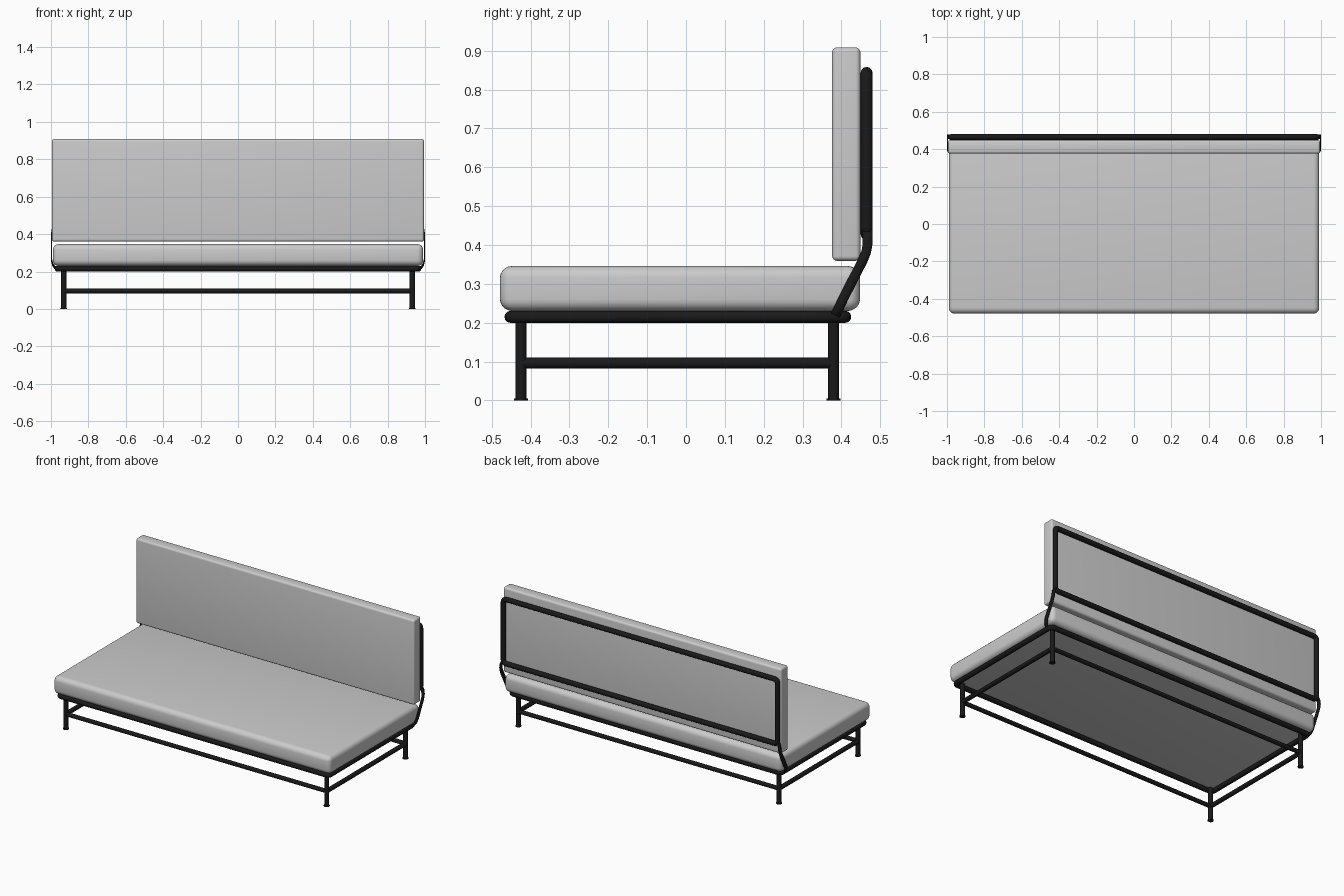
import bpy, bmesh, math
from mathutils import Vector

if "Cube" in bpy.data.objects:
    bpy.data.objects.remove(bpy.data.objects["Cube"])

black = bpy.data.materials.new("black_metal")
black.diffuse_color = (0.01, 0.01, 0.01, 1)
black.use_nodes = True
black.node_tree.nodes["Principled BSDF"].inputs["Base Color"].default_value = black.diffuse_color


def finish(obj, angle=40):
    bpy.ops.object.select_all(action='DESELECT')
    obj.select_set(True)
    bpy.context.view_layer.objects.active = obj
    if obj.type == 'CURVE':
        bpy.ops.object.convert(target='MESH')
    bpy.ops.object.shade_smooth_by_angle(angle=math.radians(angle))


def from_bmesh(name, bm):
    me = bpy.data.meshes.new(name)
    bm.to_mesh(me)
    bm.free()
    obj = bpy.data.objects.new(name, me)
    bpy.context.collection.objects.link(obj)
    return obj


def cushion(name, lo, hi, radius, crown):
    """Rounded box whose end-on profile is slightly crowned on the given axis."""
    lo, hi = Vector(lo), Vector(hi)
    bm = bmesh.new()
    bmesh.ops.create_cube(bm, size=1)
    for v in bm.verts:
        v.co = Vector([(lo[i] + hi[i]) / 2 + v.co[i] * (hi[i] - lo[i]) for i in range(3)])
    bmesh.ops.bevel(bm, geom=bm.edges[:], offset=radius, segments=5,
                    profile=0.5, affect='EDGES')
    # pinch the outer edge of the crowned axis a little
    axis, across = crown
    mid = (lo + hi) / 2
    half = (hi - lo) / 2
    for v in bm.verts:
        t = abs(v.co[across] - mid[across]) / half[across]
        if abs(v.co[axis] - mid[axis]) > half[axis] * 0.9:
            v.co[axis] -= math.copysign(0.003 * t * t, v.co[axis] - mid[axis])
    finish(from_bmesh(name, bm), 50)


def tube(name, pts, r, cyclic=False):
    cu = bpy.data.curves.new(name, 'CURVE')
    cu.dimensions = '3D'
    cu.bevel_depth = r
    cu.bevel_resolution = 4
    cu.use_fill_caps = True
    sp = cu.splines.new('POLY')
    sp.points.add(len(pts) - 1)
    for p, co in zip(sp.points, pts):
        p.co = (*co, 1)
    sp.use_cyclic_u = cyclic
    cu.materials.append(black)
    obj = bpy.data.objects.new(name, cu)
    bpy.context.collection.objects.link(obj)
    finish(obj)


def rounded_loop(u0, u1, v0, v1, r, place):
    """Rectangle outline with rounded corners, mapped to 3D by place(u, v)."""
    pts = []
    for k, (cu, cv) in enumerate([(u1 - r, v1 - r), (u0 + r, v1 - r),
                                  (u0 + r, v0 + r), (u1 - r, v0 + r)]):
        for j in range(6):
            a = math.pi / 2 * (k + j / 5)
            pts.append(place(cu + r * math.cos(a), cv + r * math.sin(a)))
    return pts


# Cushions
cushion("seat_cushion", (-0.99, -0.48, 0.23), (0.99, 0.449, 0.346), 0.03, (1, 2))
cushion("back_cushion", (-0.994, 0.376, 0.358), (0.994, 0.449, 0.91), 0.012, (2, 1))

# Tubular seat and back frames
tube("seat_frame", rounded_loop(-0.965, 0.965, -0.452, 0.41, 0.02,
                                lambda u, v: (u, v, 0.215)), 0.0155, True)
tube("back_frame", rounded_loop(-0.98, 0.98, 0.428, 0.843, 0.02,
                                lambda u, v: (u, 0.465, v)), 0.0155, True)

# Legs with small foot pads
LX, FY, BY = 0.932, -0.425, 0.38
for sx, side in ((-1, "left"), (1, "right")):
    for y, end in ((FY, "front"), (BY, "back")):
        x = sx * LX
        tube(f"{end}_{side}_leg", [(x, y, 0.003), (x, y, 0.215)], 0.0145)
        tube(f"{end}_{side}_foot", [(x, y, 0), (x, y, 0.005)], 0.018)
    tube(f"{side}_stretcher", [(sx * LX, FY, 0.096), (sx * LX, BY, 0.096)], 0.014)
for y, end in ((FY, "front"), (BY, "back")):
    tube(f"{end}_stretcher", [(-LX, y, 0.096), (LX, y, 0.096)], 0.013)

# Flat bent straps joining the seat frame to the back frame
path = [(0.965, 0.381, 0.214), (0.98, 0.386, 0.222), (0.991, 0.394, 0.238),
        (0.997, 0.405, 0.262), (0.997, 0.455, 0.36), (0.997, 0.464, 0.382),
        (0.997, 0.467, 0.4), (0.993, 0.467, 0.425), (0.985, 0.467, 0.44)]
for sx, side in ((-1, "left"), (1, "right")):
    bm = bmesh.new()
    rows = []
    for i, p in enumerate(path):
        a, b = path[max(i - 1, 0)], path[min(i + 1, len(path) - 1)]
        d = Vector((b[1] - a[1], b[2] - a[2])).normalized() * 0.0125
        rows.append([bm.verts.new((sx * p[0], p[1] + s * d.y, p[2] - s * d.x))
                     for s in (-1, 1)])
    for r0, r1 in zip(rows, rows[1:]):
        bm.faces.new((r0[0], r0[1], r1[1], r1[0]))
    bmesh.ops.recalc_face_normals(bm, faces=bm.faces[:])
    strap = from_bmesh(f"{side}_back_strap", bm)
    strap.data.materials.append(black)
    mod = strap.modifiers.new("thickness", 'SOLIDIFY')
    mod.thickness = 0.006
    mod.offset = 0
    finish(strap)
